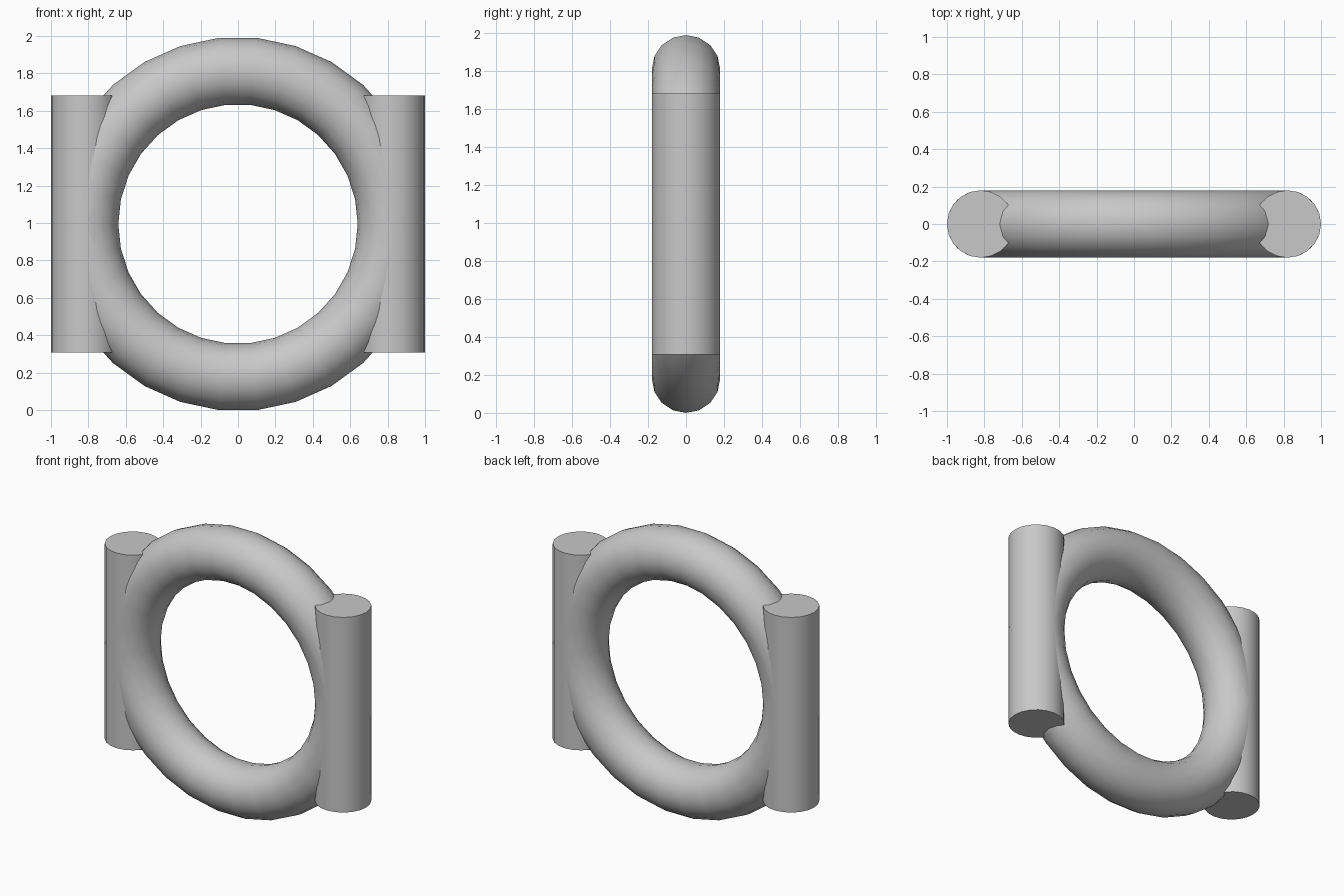
import bpy
import math

cube = bpy.data.objects.get("Cube")
if cube:
    bpy.data.objects.remove(cube, do_unlink=True)

TUBE = 0.18              # radius of the ring's tube and of both posts
MAJOR = 1 - TUBE         # distance from the centre to the tube and post axes
SEGMENTS = 30
MIDDLE = math.cos(math.pi / SEGMENTS)   # the ring rests on a flat segment
POST_HEIGHT = 1.376

grey = bpy.data.materials.new("light_grey")
grey.use_nodes = True
colour = (0.58, 0.58, 0.58, 1)
grey.diffuse_color = colour
grey.node_tree.nodes["Principled BSDF"].inputs["Base Color"].default_value = colour


def finish(name):
    """Name the active object, colour it and smooth its rounded faces."""
    part = bpy.context.object
    part.name = name
    part.data.materials.append(grey)
    bpy.ops.object.shade_smooth_by_angle(angle=math.radians(35))


# Upright ring
bpy.ops.mesh.primitive_torus_add(
    major_segments=SEGMENTS, minor_segments=16,
    major_radius=MAJOR, minor_radius=TUBE,
    location=(0, 0, MIDDLE), rotation=(math.pi / 2, 0, 0))
finish("ring")

# Posts merged into both sides of the ring
for name, side in (("left_post", 1), ("right_post", -1)):
    bpy.ops.mesh.primitive_cylinder_add(
        vertices=20, radius=TUBE, depth=POST_HEIGHT,
        location=(side * MAJOR, 0, MIDDLE), rotation=(0, 0, math.pi / 2))
    finish(name)
